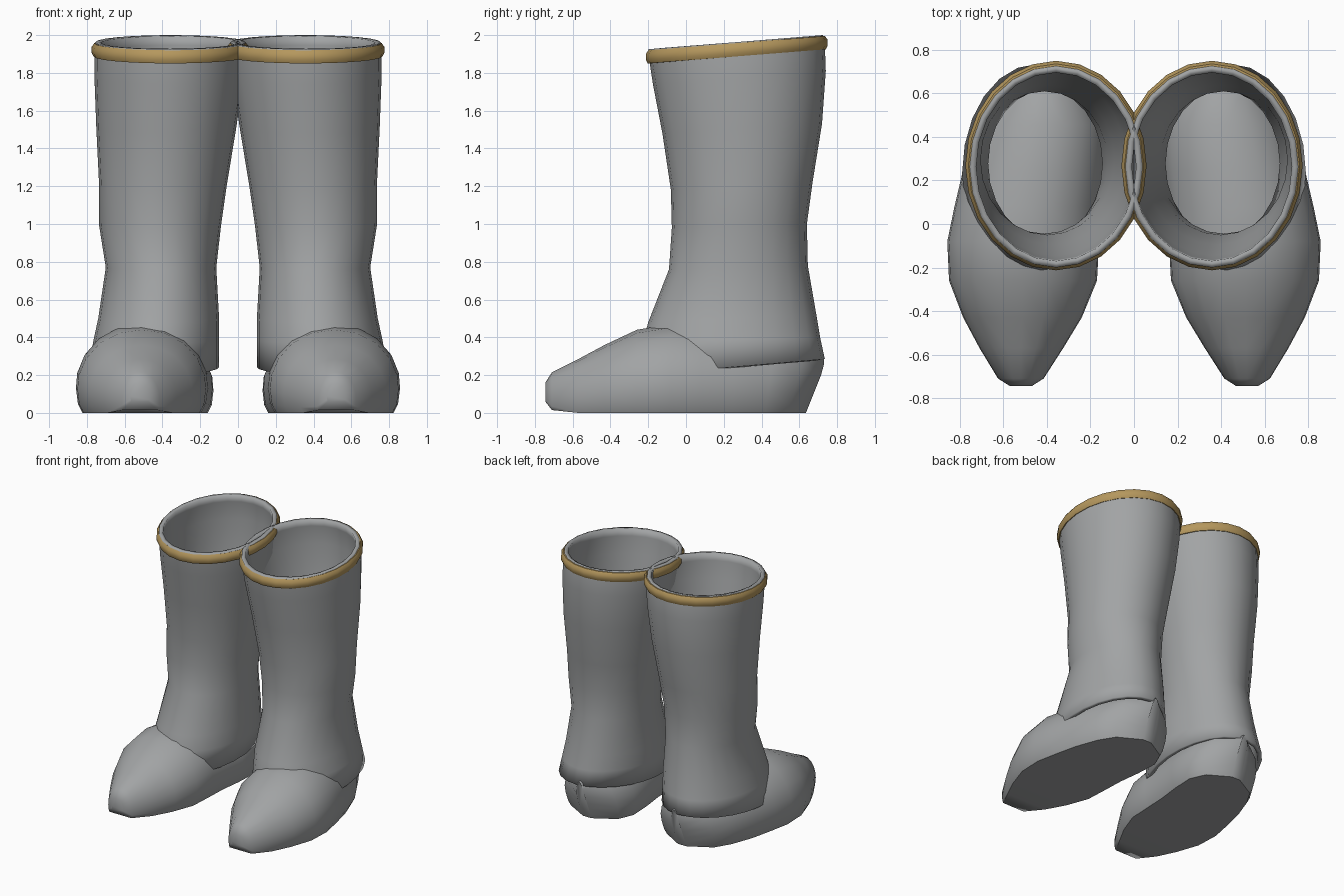
import bpy, bmesh, math

cube = bpy.data.objects.get("Cube")
if cube:
    bpy.data.objects.remove(cube, do_unlink=True)


def material(name, rgb):
    m = bpy.data.materials.new(name)
    m.use_nodes = True
    m.diffuse_color = (*rgb, 1)
    m.node_tree.nodes["Principled BSDF"].inputs["Base Color"].default_value = (*rgb, 1)
    return m


grey = material("grey rubber", (0.36, 0.37, 0.375))
gold = material("gold trim", (0.46, 0.31, 0.11))


def loft(name, rings, mat, caps=False, closed=False, thickness=0, angle=40):
    """Skin a list of rings, then mirror the part to the other boot."""
    bm = bmesh.new()
    loops = [[bm.verts.new(p) for p in ring] for ring in rings]
    pairs = list(zip(loops, loops[1:]))
    if closed:
        pairs.append((loops[-1], loops[0]))
    for a, b in pairs:
        for i in range(len(a)):
            j = (i + 1) % len(a)
            bm.faces.new((a[i], a[j], b[j], b[i]))
    if caps:
        bm.faces.new(loops[0])
        bm.faces.new(loops[-1])
    bmesh.ops.recalc_face_normals(bm, faces=bm.faces)
    mesh = bpy.data.meshes.new(name)
    bm.to_mesh(mesh)
    bm.free()
    mesh.materials.append(mat)
    obj = bpy.data.objects.new(name, mesh)
    bpy.context.collection.objects.link(obj)
    bpy.ops.object.select_all(action="DESELECT")
    obj.select_set(True)
    bpy.context.view_layer.objects.active = obj
    bpy.ops.object.shade_smooth_by_angle(angle=math.radians(angle))
    if thickness:
        solid = obj.modifiers.new("wall", "SOLIDIFY")
        solid.thickness = thickness
        solid.offset = -1
    mirror = obj.modifiers.new("pair", "MIRROR")
    mirror.use_mirror_merge = False
    return obj


def oval(x0, x1, y0, y1, z0, z1, grow=0, sides=24):
    """Oval ring rising from z0 at the front to z1 at the back."""
    cx, cy = (x0 + x1) / 2, (y0 + y1) / 2
    rx, ry = (x1 - x0) / 2 + grow, (y1 - y0) / 2 + grow
    ring = []
    for k in range(sides):
        a = math.tau * k / sides
        s = math.sin(a)
        ring.append((cx + rx * math.cos(a), cy + ry * s, z0 + (z1 - z0) * (s + 1) / 2))
    return ring


# Shaft: x range, y range, front and back height
shaft = [
    (0.10, 0.79, -0.27, 0.735, 0.20, 0.285),
    (0.10, 0.765, -0.23, 0.71, 0.37, 0.40),
    (0.10, 0.74, -0.20, 0.69, 0.48, 0.52),
    (0.115, 0.70, -0.09, 0.645, 0.76, 0.78),
    (0.09, 0.735, -0.075, 0.64, 0.98, 1.00),
    (0.06, 0.735, -0.08, 0.67, 1.18, 1.22),
    (0.01, 0.75, -0.125, 0.72, 1.48, 1.53),
    (-0.03, 0.76, -0.175, 0.74, 1.74, 1.81),
    (-0.04, 0.76, -0.195, 0.735, 1.87, 1.95),
    (-0.04, 0.755, -0.20, 0.725, 1.925, 2.0),
]
loft("boot_shaft", [oval(*s) for s in shaft], grey, thickness=0.03)

# Rounded band around the opening
band = [(1.85, -0.01), (1.85, 0.008), (1.87, 0.018), (1.90, 0.018), (1.92, 0.004), (1.92, -0.01)]
loft("top_trim", [oval(-0.04, 0.757, -0.195, 0.732, z, z + 0.075, g) for z, g in band],
     gold, closed=True)

# Foot: y, x range, bottom, top, backward lean
foot = [
    (-0.745, 0.47, 0.57, 0.06, 0.16, 0),
    (-0.71, 0.415, 0.625, 0.015, 0.215, 0),
    (-0.57, 0.325, 0.71, 0.0, 0.285, 0),
    (-0.43, 0.24, 0.785, 0.0, 0.36, 0),
    (-0.26, 0.17, 0.85, 0.0, 0.44, 0),
    (-0.08, 0.16, 0.858, 0.0, 0.47, 0),
    (0.08, 0.155, 0.825, 0.0, 0.46, 0),
    (0.25, 0.135, 0.785, 0.0, 0.45, 0),
    (0.42, 0.13, 0.72, 0.0, 0.42, 0.15),
    (0.54, 0.19, 0.64, 0.0, 0.38, 0.3),
    (0.635, 0.37, 0.45, 0.0, 0.31, 0.4),
]
half = [(0.0, 1.0), (0.35, 0.96), (0.65, 0.84), (0.87, 0.65), (0.98, 0.45), (1.0, 0.28),
        (0.97, 0.1), (0.9, 0.0)]
section = half + [(-u, v) for u, v in reversed(half[1:])]


def foot_ring(y, x0, x1, z0, z1, lean):
    ring = []
    for u, v in section:
        z = z0 + (z1 - z0) * v
        ring.append(((x0 + x1) / 2 + u * (x1 - x0) / 2, y + lean * min(z, 0.24), z))
    return ring


loft("foot", [foot_ring(*f) for f in foot], grey, caps=True, angle=50)
